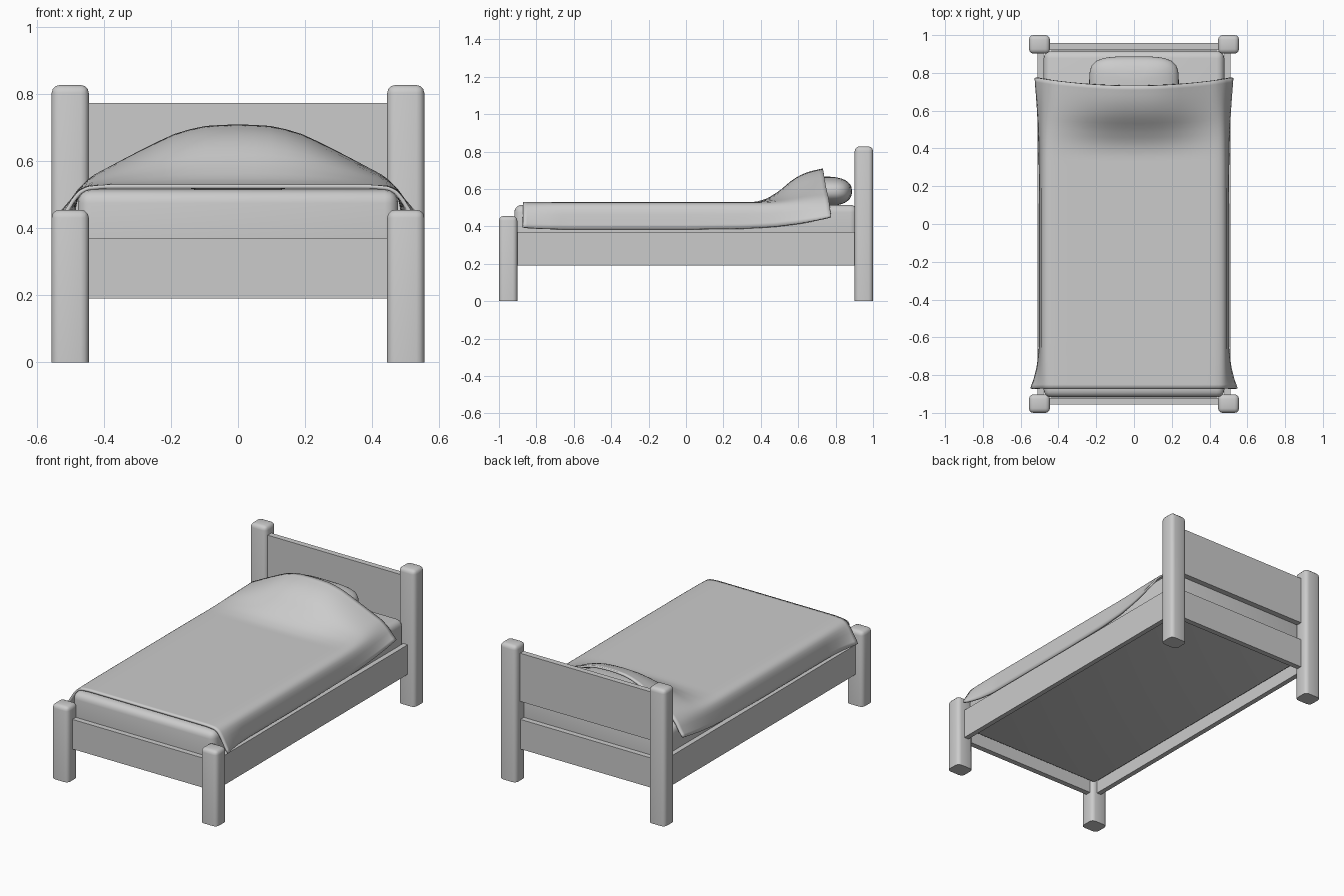
import bpy, bmesh, math

if "Cube" in bpy.data.objects:
    bpy.data.objects.remove(bpy.data.objects["Cube"])


def finish(ob, angle=40):
    bpy.ops.object.select_all(action='DESELECT')
    ob.select_set(True)
    bpy.context.view_layer.objects.active = ob
    bpy.ops.object.shade_smooth_by_angle(angle=math.radians(angle))


def add_object(name, bm, angle=40):
    me = bpy.data.meshes.new(name)
    bm.to_mesh(me)
    bm.free()
    ob = bpy.data.objects.new(name, me)
    bpy.context.collection.objects.link(ob)
    finish(ob, angle)
    return ob


def box(name, x, y, z, bevel=0.0, segs=3, keep_bottom=False):
    """Box from (min, max) ranges, with optionally rounded edges."""
    bm = bmesh.new()
    bmesh.ops.create_cube(bm, size=1)
    for v in bm.verts:
        v.co = [r[0] + (c + 0.5) * (r[1] - r[0]) for c, r in zip(v.co, (x, y, z))]
    if bevel:
        edges = [e for e in bm.edges
                 if not (keep_bottom and all(v.co.z < z[0] + 1e-4 for v in e.verts))]
        bmesh.ops.bevel(bm, geom=edges, offset=bevel, segments=segs,
                        profile=0.5, affect='EDGES')
    return add_object(name, bm)


def lerp(table, t):
    """Piecewise linear lookup."""
    if t <= table[0][0]:
        return table[0][1]
    for (a, va), (b, vb) in zip(table, table[1:]):
        if t <= b:
            return va + (vb - va) * (t - a) / (b - a)
    return table[-1][1]


# Posts and side rails, mirrored left and right
for side, s in (("left", -1), ("right", 1)):
    px = sorted((s * 0.445, s * 0.556))
    box(f"head_post_{side}", px, (0.902, 1.0), (0, 0.827), 0.024, 3, True)
    box(f"foot_post_{side}", px, (-1.0, -0.902), (0, 0.455), 0.024, 3, True)
    box(f"side_rail_{side}", sorted((s * 0.48, s * 0.51)), (-0.905, 0.905), (0.19, 0.37))

# End rails and headboard
box("foot_rail", (-0.448, 0.448), (-0.955, -0.922), (0.19, 0.37))
box("head_rail", (-0.448, 0.448), (0.922, 0.955), (0.19, 0.37))
box("headboard", (-0.448, 0.448), (0.922, 0.957), (0.48, 0.773))

# Mattress
box("mattress", (-0.478, 0.478), (-0.918, 0.918), (0.245, 0.515), 0.04, 4)

# Pillow: sphere squared off into a cushion
bm = bmesh.new()
bmesh.ops.create_uvsphere(bm, u_segments=40, v_segments=20, radius=1)
for v in bm.verts:
    r = math.hypot(v.co.x, v.co.y)
    lat = math.atan2(v.co.z, r)
    c, s = math.cos(lat), math.sin(lat)
    k = (c ** 2.5 + abs(s) ** 2.5) ** (-1 / 2.5)
    a = math.atan2(v.co.y, v.co.x)
    q = (abs(math.cos(a)) ** 4 + abs(math.sin(a)) ** 4) ** -0.25
    v.co = (0.237 * c * k * q * math.cos(a), 0.74 + 0.147 * c * k * q * math.sin(a),
            0.587 + 0.079 * s * k)
add_object("pillow", bm, 80)

# Blanket: half cross-sections at foot, middle and head, blended along y
FOOT = [(0, .53), (.40, .53), (.45, .525), (.475, .512), (.497, .487), (.527, .44), (.557, .395)]
MID = [(0, .53), (.40, .53), (.45, .527), (.478, .514), (.492, .487), (.498, .44), (.503, .379)]
HEAD = [(0, .53), (.38, .53), (.43, .53), (.455, .522), (.478, .508), (.50, .485), (.530, .453)]
FLARE_FOOT = [(-.88, 1), (-.83, .6), (-.76, .25), (-.65, 0)]
FLARE_HEAD = [(.05, 0), (.35, .06), (.5, .2), (.62, .45), (.7, .7), (.78, 1)]
RISE = [(.37, 0), (.43, .09), (.5, .33), (.56, .62), (.6, .77), (.655, .90), (.735, 1)]
ARCH = [(0, .181), (.1, .177), (.18, .158), (.25, .124), (.33, .083), (.4, .045), (.46, .015), (.5, 0)]


def blanket_point(u, v):
    """u across, v in 0..1 from foot to head."""
    a = abs(u) * 10
    if a < 4:
        i, f = 0, a / 4
    else:
        i = min(int(a - 3), 6)
        f = a - 3 - i
    j = min(i + 1, 6)
    yy = -0.875 + v * 1.61
    fw, hw = lerp(FLARE_FOOT, yy), lerp(FLARE_HEAD, yy + 0.045)
    p = []
    for k in (0, 1):
        ends = [s[i][k] + (s[j][k] - s[i][k]) * f for s in (FOOT, MID, HEAD)]
        p.append(ends[1] + fw * (ends[0] - ends[1]) + hw * (ends[2] - ends[1]))
    x, z = p
    z += lerp(RISE, yy) * lerp(ARCH, x)
    y = yy + 0.045 * (x / 0.528) ** 2 * max(0, (v - 0.7) / 0.3)
    return (math.copysign(x, u), y, z)


NU, NV = 36, 64
W = NU + 1
verts = [blanket_point(-0.9 + 1.8 * i / NU, j / NV) for j in range(NV + 1) for i in range(W)]
faces = [(j * W + i, j * W + i + 1, (j + 1) * W + i + 1, (j + 1) * W + i)
         for j in range(NV) for i in range(NU)]
me = bpy.data.meshes.new("blanket")
me.from_pydata(verts, [], faces)
blanket = bpy.data.objects.new("blanket", me)
bpy.context.collection.objects.link(blanket)
smooth = blanket.modifiers.new("soften", 'SMOOTH')
smooth.factor, smooth.iterations = 0.5, 2
solid = blanket.modifiers.new("thickness", 'SOLIDIFY')
solid.thickness, solid.offset = 0.012, -1
finish(blanket, 50)
